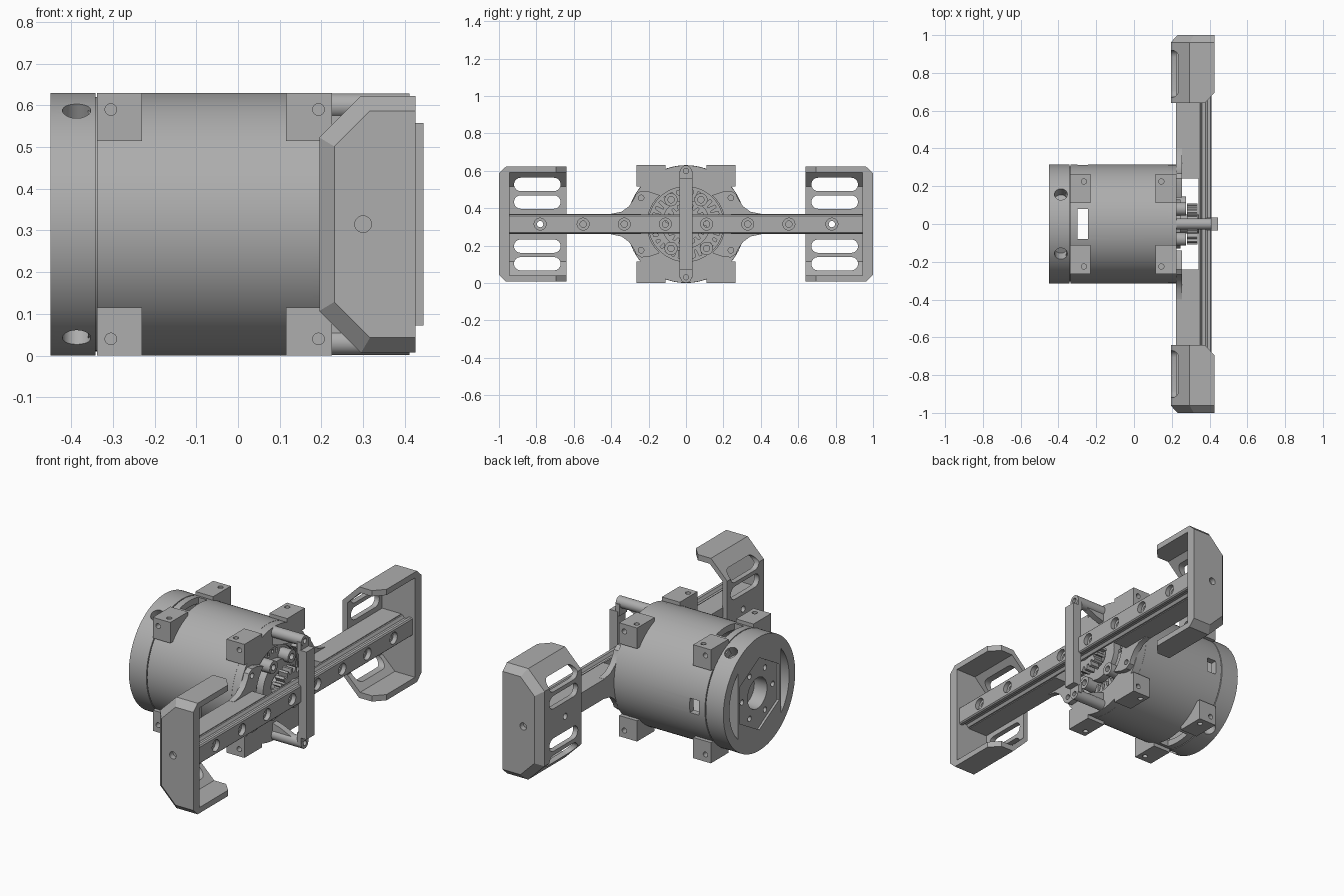
import bpy, bmesh
from math import sin, cos, pi, radians
from mathutils import Matrix

if "Cube" in bpy.data.objects:
    bpy.data.objects.remove(bpy.data.objects["Cube"])

MID = 0.315  # height of the drum axis; all parts are built around it
grey = bpy.data.materials.new("metal grey")
grey.use_nodes = True
GREY = (0.42, 0.42, 0.42, 1)
grey.diffuse_color = GREY
grey.node_tree.nodes["Principled BSDF"].inputs["Base Color"].default_value = GREY
parts = []


def add(name, mesh):
    ob = bpy.data.objects.new(name, mesh)
    ob.location.z = MID
    bpy.context.scene.collection.objects.link(ob)
    if not mesh.materials:
        mesh.materials.append(grey)
    parts.append(ob)
    return ob


def loft(name, rings):
    """Closed skin through rings of 3D points."""
    bm = bmesh.new()
    rows = [[bm.verts.new(p) for p in r] for r in rings]
    n = len(rows[0])
    for a, b in zip(rows, rows[1:]):
        for i in range(n):
            j = (i + 1) % n
            bm.faces.new((a[i], a[j], b[j], b[i]))
    bm.faces.new(rows[0])
    bm.faces.new(rows[-1])
    bmesh.ops.recalc_face_normals(bm, faces=bm.faces)
    me = bpy.data.meshes.new(name)
    bm.to_mesh(me)
    bm.free()
    return add(name, me)


def prism(name, axis, pts, a, b):
    """Extrude a 2D outline along an axis from a to b."""
    place = {"x": lambda p, t: (t, p[0], p[1]),
             "y": lambda p, t: (p[0], t, p[1]),
             "z": lambda p, t: (p[0], p[1], t)}[axis]
    return loft(name, [[place(p, t) for p in pts] for t in (a, b)])


def circle(r, u=0, v=0, n=32, start=0):
    return [(u + r * cos(start + 2 * pi * i / n), v + r * sin(start + 2 * pi * i / n)) for i in range(n)]


def box(name, x, y, z):
    return prism(name, "z", [(x[0], y[0]), (x[1], y[0]), (x[1], y[1]), (x[0], y[1])], *z)


def slot(u0, u1, v, r):
    arc = [pi * i / 8 for i in range(9)]
    return [(u1 - r + r * sin(t), v - r * cos(t)) for t in arc] + \
           [(u0 + r - r * sin(t), v + r * cos(t)) for t in arc]


def cut(ob, *cutters):
    for c in cutters:
        m = ob.modifiers.new("cut", "BOOLEAN")
        m.operation, m.solver, m.object = "DIFFERENCE", "EXACT", c
        bpy.context.view_layer.objects.active = ob
        bpy.ops.object.modifier_apply(modifier=m.name)
        parts.remove(c)
        bpy.data.objects.remove(c)
    return ob


def mirrored(ob, name, axis):
    me = ob.data.copy()
    me.transform(Matrix.Scale(-1, 4, axis))
    me.flip_normals()
    return add(name, me)


def gear(name, r, teeth, x0, x1, y=0, z=0):
    pts = []
    for i in range(teeth):
        for f, k in ((0, .78), (.3, .78), (.42, 1), (.78, 1)):
            t = 2 * pi * (i + f) / teeth
            pts.append((y + r * k * cos(t), z + r * k * sin(t)))
    return prism(name, "x", pts, x0, x1)


Y, Z = (0, 1, 0), (0, 0, 1)

# Drum shell with cable windows
drum = prism("drum", "x", circle(.315, n=96), -.337, .18)
cut(drum, prism("c", "x", circle(.28, n=96), -.4, .3),
    box("c", (-.3, -.243), (-.08, .08), (-.5, .5)),
    box("c", (-.3, -.243), (.2, .5), (-.04, .04)))
end_plate = prism("drum_end_plate", "x", circle(.314, n=96), .175, .225)
cut(end_plate, prism("c", "x", circle(.2, n=64), .1, .3))
collar = prism("cap_collar", "x", circle(.305, n=96), -.36, -.32)
cut(collar, prism("c", "x", circle(.27, n=64), -.4, -.3))

# End cap: radial holes, crescent pockets, hexagonal recess and bolt holes
cap = prism("end_cap", "x", circle(.315, n=96), -.45, -.342)
for s in (1, -1):
    arc = [radians(-44 + 8 * i) for i in range(12)]
    cut(cap, prism("c", "x", [(s * .262 * cos(t), .262 * sin(t)) for t in arc], -.5, -.37))
cut(cap, prism("c", "x", circle(.2, n=6, start=pi / 2), -.5, -.438),
    prism("c", "x", circle(.085), -.5, -.36))
for u, v in circle(.135, n=6):
    cut(cap, prism("c", "x", circle(.015, u, v, 16), -.5, -.4))
for a in (60, 120, 240, 300):
    t = radians(a)
    hole = prism("c", "z", circle(.034, -.387, 0), .25, .4)
    hole.data.transform(Matrix.Rotation(t - pi / 2, 4, "X"))
    cut(cap, hole)

# Mounting blocks around the drum
for x0, x1, top_x, side_x, label in ((-.338, -.23, -.265, -.305, "cap"), (.115, .225, .145, .193, "arm")):
    block = box(label + "_block_upper_back", (x0, x1), (.11, .265), (.2, .315))
    cut(block, prism("c", "z", circle(.014, top_x, .225, 16), .27, .4),
        prism("c", "y", circle(.014, side_x, .275, 16), .22, .4))
    front = mirrored(block, label + "_block_upper_front", Y)
    mirrored(block, label + "_block_lower_back", Z)
    mirrored(front, label + "_block_lower_front", Z)

# Gear train in the drum mouth
prism("gear_carrier", "x", circle(.205, n=64), .14, .17)
ring = prism("ring_gear", "x", circle(.2, n=64), .165, .215)
cut(ring, gear("c", .185, 30, .1, .3))
for i, (u, v) in enumerate(circle(.11, n=3, start=pi / 2)):
    gear("planet_gear_%d" % (i + 1), .068, 12, .16, .215, u, v)
hub = prism("carrier_hub", "x", circle(.13, n=48), .2, .245)
cut(hub, prism("c", "x", circle(.06), .1, .3))
for i, (u, v) in enumerate(((-.08, .13), (.08, .13), (-.08, -.13), (.11, -.13))):
    boss = prism("carrier_boss_%d" % (i + 1), "x", circle(.035, u, v, 24), .165, .275)
    cut(boss, prism("c", "x", circle(.017, u, v, 16), .24, .3))
gear("output_gear", .11, 18, .28, .335)
prism("gear_shaft", "x", circle(.05), .16, .35)

# Flared flange and arm on each side
curve = [(.4, .055), (.345, .066), (.305, .095), (.278, .135), (.268, .16), (.24, .178), (.2, .175)]
inner = [(.208 * cos(radians(a)), .208 * sin(radians(a))) for a in range(48, -49, -8)]
flange = prism("arm_flange_back", "x", curve + inner + [(y, -z) for y, z in reversed(curve)], .222, .255)
cut(flange, *[prism("c", "x", circle(.015, .24, v, 16), .2, .3) for v in (.14, -.14)])
mirrored(flange, "arm_flange_front", Y)
arm = box("arm_back", (.222, .342), (.24, .945), (-.054, .054))
cut(arm, *[prism("c", "x", circle(.017, y, 0, 20), .1, .5) for y in (.33, .78)])
mirrored(arm, "arm_front", Y)

# Long rail with grooved sides and counterbored holes
side = [(.341, .05), (.35, .05), (.36, .036), (.378, .036), (.388, .05), (.404, .05), (.41, .044)]
rail = prism("rail", "y", side + [(x, -z) for x, z in reversed(side)], -.945, .945)
for y in (.11, .33, .55, .78):
    for s in (1, -1):
        cut(rail, prism("c", "x", circle(.032, s * y, 0, 24), .385, .5),
            prism("c", "x", circle(.017, s * y, 0, 20), .3, .5))


# Hooked end guards: bevelled shell, open towards the rail
def guard_section(y, d):
    x, h = .195 + d, .308 - d
    top = [(.426, h), (x + .1 - d * .4, h), (x, h - .1 + d * .4)]
    return [(px, y, pz) for px, pz in top + [(a, -b) for a, b in reversed(top)]]


guard = loft("end_guard_back", [guard_section(.64, 0), guard_section(.962, 0), guard_section(1, .036)])
cavity = [(.5, .276), (.302, .276), (.224, .2)]
cut(guard,
    prism("c", "y", cavity + [(x, -z) for x, z in reversed(cavity)], .5, .945),
    prism("c", "z", [(.375, .6), (.375, .64), (.426, .695), (.5, .72), (.5, .6)], -.5, .5),
    prism("c", "y", circle(.02, .3, 0, 20), .97, 1.1),
    prism("c", "x", circle(.017, .78, 0, 20), .1, .3))
for v in (.212, .118, -.118, -.212):
    cut(guard, prism("c", "x", slot(.67, .92, v, .036), .1, .3))
mirrored(guard, "end_guard_front", Y)

# Cross strap holding the rail, on two gusseted posts
box("cross_strap", (.395, .445), (-.035, .035), (-.243, .243))
tab = box("strap_tab_upper", (.385, .41), (-.034, .034), (.22, .285))
post = prism("strap_post_upper", "x", circle(.03, 0, .284, 24), .2, .411)
for ob in (tab, post):
    cut(ob, prism("c", "x", circle(.014, 0, .284, 16), .37, .5))
gusset = prism("post_gusset_upper", "y", [(.22, .3), (.22, .215), (.27, .23), (.37, .275), (.37, .3)], -.018, .018)
for ob, name in ((tab, "strap_tab_lower"), (post, "strap_post_lower"), (gusset, "post_gusset_lower")):
    mirrored(ob, name, Z)

# Smooth the round parts, keep machined edges crisp
bpy.ops.object.select_all(action="DESELECT")
for ob in parts:
    ob.select_set(True)
bpy.context.view_layer.objects.active = drum
bpy.ops.object.shade_smooth_by_angle(angle=radians(25))
